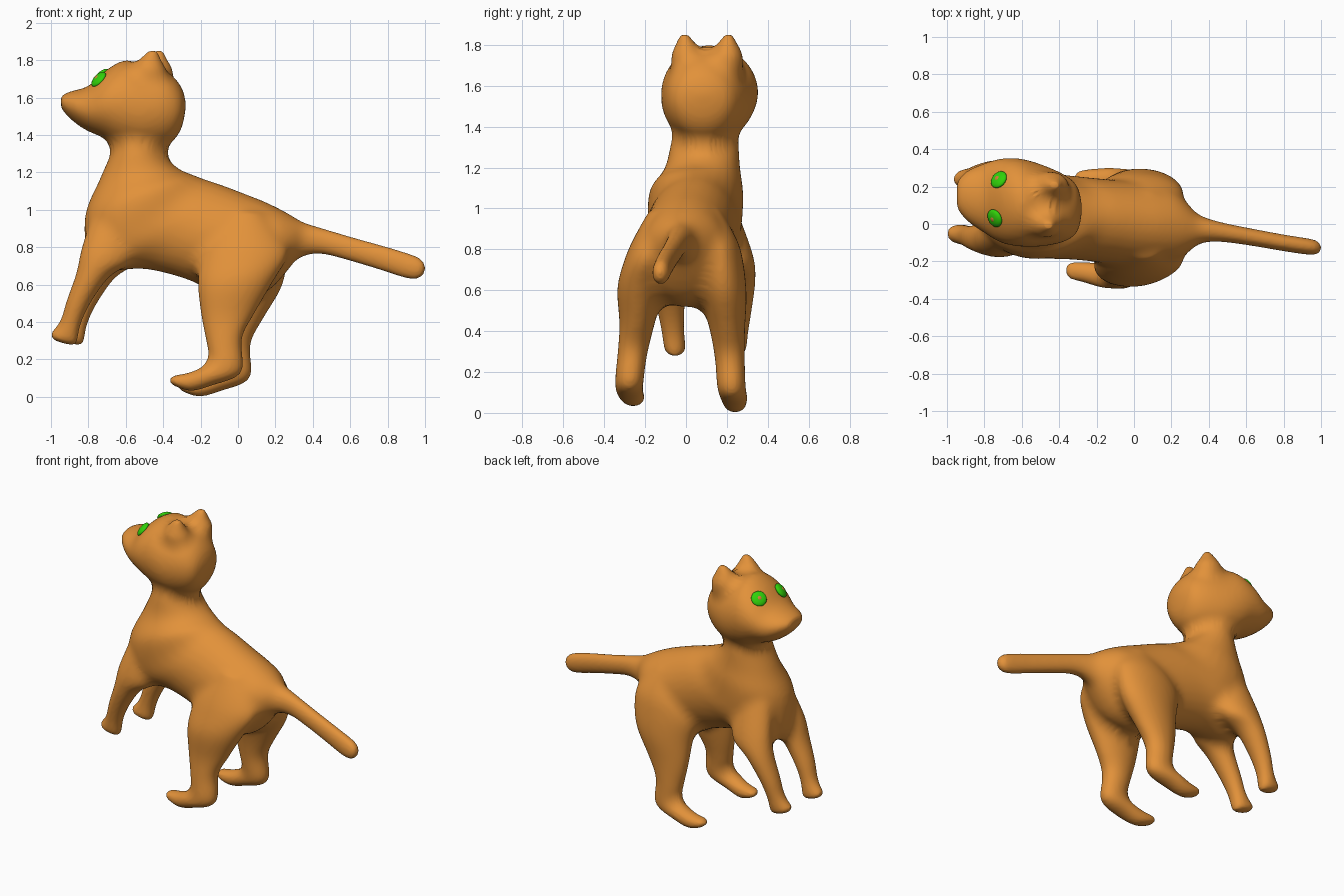
import bpy, bmesh, math
from mathutils import Vector

if "Cube" in bpy.data.objects:
    bpy.data.objects.remove(bpy.data.objects["Cube"])


def material(name, rgb):
    m = bpy.data.materials.new(name)
    m.diffuse_color = (*rgb, 1)
    m.use_nodes = True
    m.node_tree.nodes["Principled BSDF"].inputs["Base Color"].default_value = m.diffuse_color
    return m


FUR = material("orange_fur", (0.76, 0.285, 0.042))
GREEN = material("eye_green", (0.03, 0.64, 0.003))
PUPIL = material("pupil_orange", (0.60, 0.22, 0.04))


def catmull(p0, p1, p2, p3, t):
    return [0.5 * (2 * b + (c - a) * t + (2 * a - 5 * b + 4 * c - d) * t * t
                   + (3 * b - a - 3 * c + d) * t ** 3)
            for a, b, c, d in zip(p0, p1, p2, p3)]


def loft(bm, sections, steps=4, n=28):
    """Closed tube; each section is (ax, az, bx, bz, y centre, y half width)."""
    s = [sections[0]] + sections + [sections[-1]]
    smooth = [catmull(*s[i:i + 4], k / steps)
              for i in range(len(sections) - 1) for k in range(steps)]
    smooth.append(sections[-1])
    rings = []
    for ax, az, bx, bz, yc, yh in smooth:
        c = Vector(((ax + bx) / 2, yc, (az + bz) / 2))
        h = Vector(((bx - ax) / 2, 0, (bz - az) / 2))
        w = Vector((0, max(yh, 0.004), 0))
        rings.append([bm.verts.new(c + h * math.cos(a) + w * math.sin(a))
                      for a in (math.tau * k / n for k in range(n))])
    for r, q in zip(rings, rings[1:]):
        for k in range(n):
            j = (k + 1) % n
            bm.faces.new((r[k], r[j], q[j], q[k]))
    bm.faces.new(rings[0][::-1])
    bm.faces.new(rings[-1])


def moved(sections, dx, dz, ys, keep=0):
    """Copy of a limb on the other side, leaving the first sections in place."""
    out = []
    for i, (ax, az, bx, bz, _, yh) in enumerate(sections):
        f = 0 if i < keep else 1
        out.append((ax + dx * f, az + dz * f, bx + dx * f, bz + dz * f, ys[i], yh))
    return out


# Neck, chest, belly and rump
torso = [(-.65, 1.42, -.42, 1.42, .10, .15), (-.68, 1.30, -.395, 1.30, .09, .168),
         (-.74, 1.16, -.32, 1.22, .08, .185), (-.82, .95, -.25, 1.19, .05, .23),
         (-.77, .69, -.17, 1.16, .043, .228), (-.50, .685, -.08, 1.13, .03, .222),
         (-.25, .62, .05, 1.08, .01, .225), (-.05, .52, .15, 1.04, 0, .23),
         (.15, .56, .25, .99, -.01, .20), (.30, .72, .35, .93, -.03, .09)]

# Head from back of skull to nose
head = [(-.28, 1.54, -.28, 1.58, .08, .035), (-.305, 1.43, -.305, 1.66, .08, .125),
        (-.37, 1.35, -.38, 1.74, .085, .18), (-.50, 1.31, -.50, 1.77, .10, .22),
        (-.62, 1.33, -.60, 1.80, .115, .235), (-.72, 1.385, -.70, 1.75, .125, .225),
        (-.82, 1.43, -.80, 1.66, .14, .182), (-.90, 1.49, -.89, 1.635, .15, .133),
        (-.947, 1.545, -.947, 1.61, .155, .075)]

# Ears
ear = [(-.57, 1.62, -.35, 1.62, .03, .09), (-.572, 1.735, -.38, 1.74, .012, .085),
       (-.53, 1.80, -.41, 1.80, 0, .052), (-.475, 1.856, -.432, 1.856, -.008, .018)]

# Tail
tail = [(.20, .66, .22, .98, -.01, .16), (.31, .735, .34, .935, -.025, .085),
        (.43, .765, .46, .90, -.04, .055), (.60, .725, .63, .85, -.068, .047),
        (.78, .67, .81, .80, -.10, .045), (.90, .632, .95, .755, -.12, .044),
        (.965, .63, .99, .727, -.126, .038), (1.0, .665, 1.005, .69, -.128, .015)]

# Hind leg from hip to toe
hind = [(-.06, 1.0, .16, .98, -.09, .09), (-.17, .84, .25, .85, -.14, .12),
        (-.205, .72, .265, .75, -.185, .12),
        (-.215, .59, .19, .62, -.223, .113), (-.195, .42, .085, .44, -.24, .085),
        (-.165, .27, .02, .31, -.262, .073), (-.155, .19, .02, .13, -.277, .07),
        (-.20, .155, -.14, .06, -.275, .067), (-.28, .125, -.25, .03, -.258, .056),
        (-.345, .115, -.335, .055, -.25, .048), (-.37, .09, -.368, .078, -.25, .02)]

# Front leg from shoulder to paw
front = [(-.77, 1.0, -.52, .98, -.02, .10), (-.835, .80, -.56, .74, -.075, .10),
         (-.865, .66, -.69, .64, -.083, .086), (-.915, .52, -.795, .49, -.074, .068),
         (-.945, .42, -.845, .375, -.064, .056), (-.975, .37, -.865, .28, -.055, .054),
         (-1.0, .345, -.93, .285, -.053, .048), (-1.005, .33, -.985, .30, -.052, .02)]

bm = bmesh.new()
for part in (torso, head, tail, hind, front, ear,
             moved(ear, .033, 0, [.18, .195, .203, .208], 1),
             moved(hind, .045, -.03, [.08, .13, .16, .183, .203, .215, .222,
                                      .235, .24, .24, .24], 3),
             moved(front, .035, 0, [.15, .228, .255, .255, .25, .243, .24, .24], 1)):
    loft(bm, part)
bmesh.ops.recalc_face_normals(bm, faces=bm.faces)
mesh = bpy.data.meshes.new("body")
bm.to_mesh(mesh)
bm.free()
body = bpy.data.objects.new("body", mesh)
bpy.context.collection.objects.link(body)


def fuse(name):
    m = body.modifiers.new(name, 'REMESH')
    m.mode = 'VOXEL'
    m.voxel_size = 0.014
    m.use_smooth_shade = True


def soften(name, count):
    m = body.modifiers.new(name, 'SMOOTH')
    m.factor = 0.5
    m.iterations = count


def offset(name, distance):
    m = body.modifiers.new(name, 'DISPLACE')
    m.direction = 'NORMAL'
    m.mid_level = 0
    m.strength = distance


# Fuse all parts, then swell and shrink the skin so the joints fill in softly
fuse("fuse")
soften("soften", 5)
offset("swell", 0.052)
fuse("fuse_swollen")
soften("soften_swollen", 10)
offset("shrink", -0.051)
soften("soften_last", 3)
bpy.context.view_layer.update()
skin = bpy.data.meshes.new_from_object(body.evaluated_get(bpy.context.evaluated_depsgraph_get()))
body.modifiers.clear()
body.data = skin
skin.materials.clear()
skin.materials.append(FUR)
for p in skin.polygons:
    p.use_smooth = True
    p.material_index = 0
bpy.context.view_layer.update()


def lens(name, loc, normal, radius, depth, mat):
    bpy.ops.mesh.primitive_uv_sphere_add(segments=24, ring_count=12, radius=1, location=loc)
    o = bpy.context.object
    o.name = name
    o.scale = (radius, radius, depth)
    o.rotation_euler = normal.to_track_quat('Z', 'Y').to_euler()
    o.data.materials.append(mat)
    bpy.ops.object.shade_smooth()


# Eyes sit on the face surface, turned outwards
for side, guess, aim in (("left", (-.732, .036, 1.685), (-.68, -.40, .60)),
                         ("right", (-.70, .224, 1.685), (-.57, .57, .60))):
    ok, loc, nor, _ = body.closest_point_on_mesh(Vector(guess))
    nor = (nor * .4 + Vector(aim).normalized() * .6).normalized()
    lens(side + "_eye", loc + nor * .004, nor, .05, .021, GREEN)
    lens(side + "_pupil", loc + nor * .021, nor, .015, .006, PUPIL)
